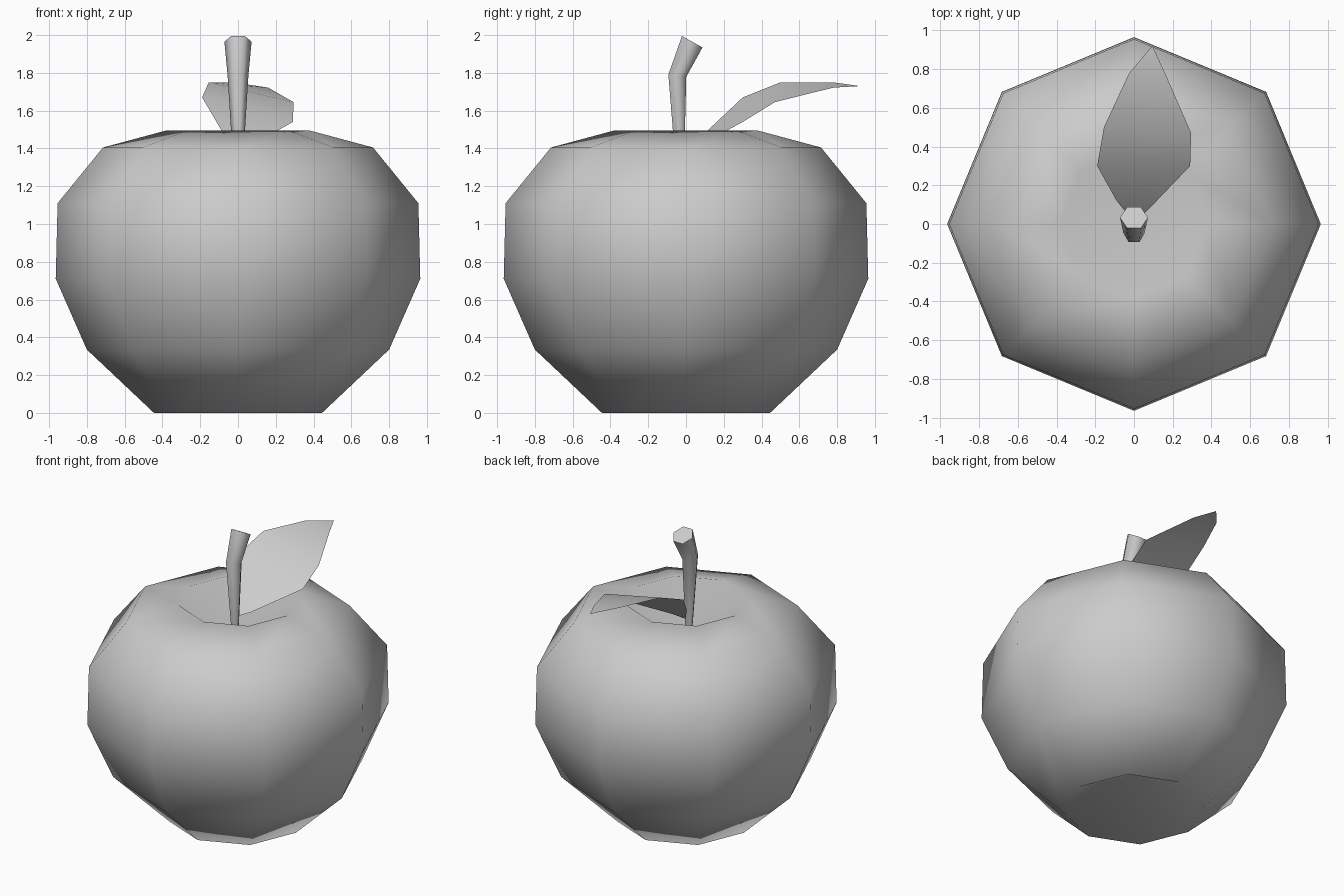
import bpy
from math import sin, cos, pi
from mathutils import Vector

if "Cube" in bpy.data.objects:
    bpy.data.objects.remove(bpy.data.objects["Cube"])


def make(name, verts, faces, smooth=True):
    me = bpy.data.meshes.new(name)
    me.from_pydata(verts, [], faces)
    me.update()
    ob = bpy.data.objects.new(name, me)
    bpy.context.collection.objects.link(ob)
    for p in me.polygons:
        p.use_smooth = smooth
    return ob


def bridge(rings, n):
    return [(r * n + i, r * n + (i + 1) % n, (r + 1) * n + (i + 1) % n, (r + 1) * n + i)
            for r in range(rings - 1) for i in range(n)]


# Apple body: eight-sided lathe with dimples at both ends
profile = [(0.445, 0), (0.80, 0.335), (0.965, 0.71), (0.955, 1.11), (0.715, 1.405), (0.38, 1.495)]
n = 8
verts = [(r * cos(2 * pi * i / n), r * sin(2 * pi * i / n), z) for r, z in profile for i in range(n)]
faces = bridge(len(profile), n)
low, high = len(verts), len(verts) + 1
verts += [(0, 0, 0.25), (0, 0, 1.22)]
top = (len(profile) - 1) * n
for i in range(n):
    j = (i + 1) % n
    faces += [(j, i, low), (top + i, top + j, high)]
make("apple_body", verts, faces)

# Stem: bent six-sided taper; each ring is y, z, radius and tilt (rise in z per y)
n = 6
verts = []
for y, z, r, tilt in [(-0.03, 1.22, 0.02, 0), (-0.046, 1.785, 0.055, -0.12), (0.033, 1.965, 0.072, -0.56)]:
    across = Vector((0, 1, tilt)).normalized()
    for i in range(n):
        a = 2 * pi * i / n
        verts.append(Vector((r * cos(a), y, z)) + across * r * sin(a))
faces = bridge(3, n) + [tuple(range(12, 18)), tuple(range(5, -1, -1))]
stem = make("stem", verts, faces)
stem.data.polygons[-1].use_smooth = False
stem.data.polygons[-2].use_smooth = False

# Leaf: thin curved strip between its left and right edges
left = [(-0.09, 0.12, 1.50), (-0.19, 0.30, 1.67), (-0.155, 0.50, 1.75), (-0.025, 0.78, 1.75)]
right = [(0.06, 0.06, 1.41), (0.29, 0.30, 1.54), (0.295, 0.47, 1.645), (0.16, 0.78, 1.722)]
verts = left + right + [(-0.01, 0.02, 1.38), (0.095, 0.92, 1.73)]
faces = [(i, i + 4, i + 5, i + 1) for i in range(3)] + [(8, 4, 0), (3, 7, 9)]
make("leaf", verts, faces)
